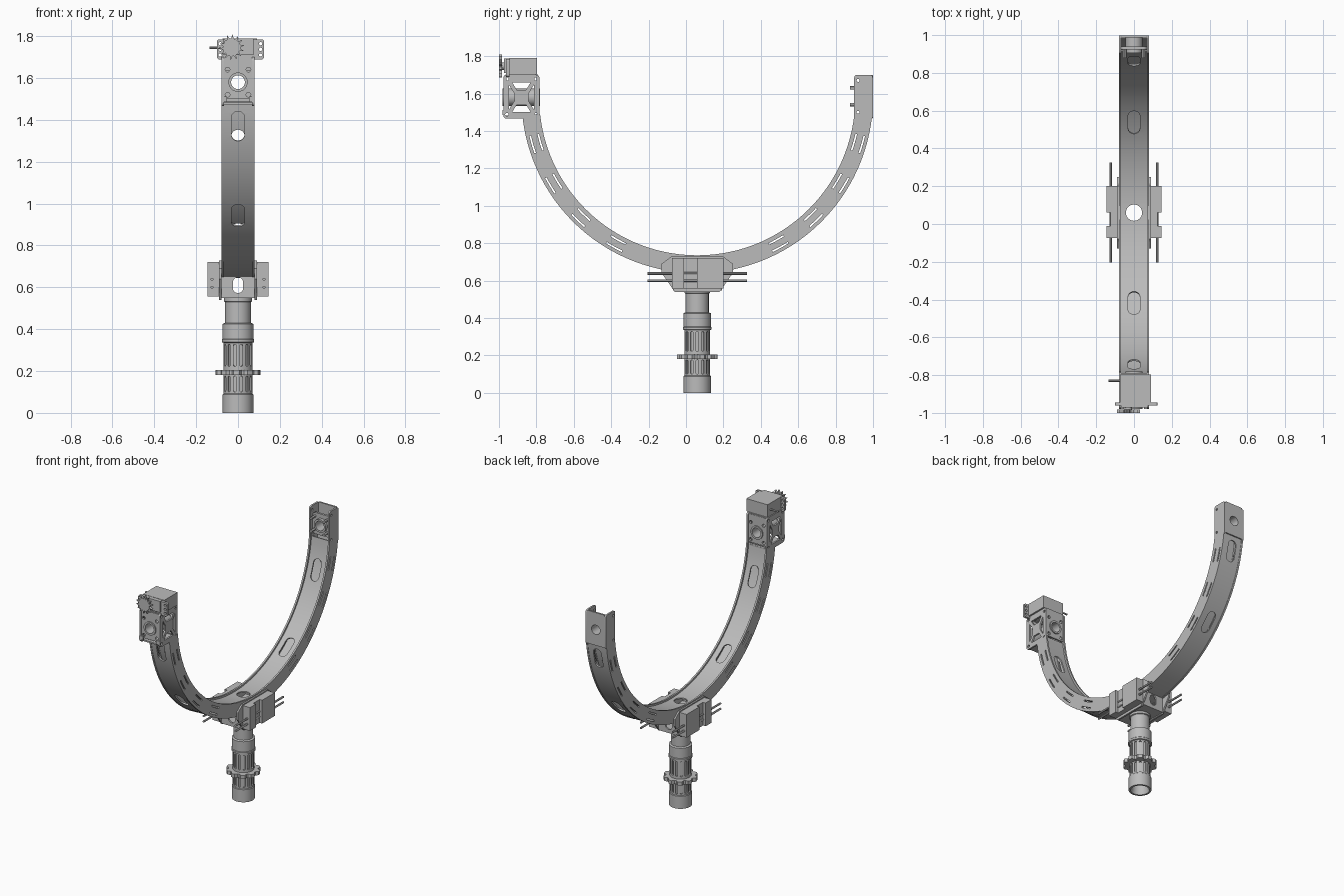
import bpy, bmesh
from math import sin, cos, pi, radians
from mathutils import Matrix, Vector

if "Cube" in bpy.data.objects:
    bpy.data.objects.remove(bpy.data.objects["Cube"], do_unlink=True)

grey = bpy.data.materials.new("mid grey")
grey.use_nodes = True
grey.diffuse_color = (0.5, 0.5, 0.5, 1)
for node in grey.node_tree.nodes:
    if node.type == 'BSDF_PRINCIPLED':
        node.inputs["Base Color"].default_value = (0.5, 0.5, 0.5, 1)

CY, CZ = 0.06, 1.58      # yoke centre, also the pivot height
parts = []


def finish(name, bm):
    bmesh.ops.recalc_face_normals(bm, faces=bm.faces)
    me = bpy.data.meshes.new(name)
    bm.to_mesh(me)
    bm.free()
    me.materials.append(grey)
    ob = bpy.data.objects.new(name, me)
    bpy.context.collection.objects.link(ob)
    parts.append(ob)
    return ob


def prism(name, pts, axis, a, b, matrix=None):
    """Extrude a 2D outline along an axis from a to b."""
    place = {'x': lambda u, v, w: (w, u, v),
             'y': lambda u, v, w: (u, w, v),
             'z': lambda u, v, w: (u, v, w)}[axis]
    bm = bmesh.new()
    low = [bm.verts.new(place(u, v, a)) for u, v in pts]
    high = [bm.verts.new(place(u, v, b)) for u, v in pts]
    n = len(pts)
    bm.faces.new(low)
    bm.faces.new(high[::-1])
    for i in range(n):
        bm.faces.new((low[i], low[(i + 1) % n], high[(i + 1) % n], high[i]))
    if matrix:
        bm.transform(matrix)
    return finish(name, bm)


def rrect(u, v, w, h, r=0.0, n=6):
    """Rounded rectangle outline centred on u, v."""
    if r == 0:
        return [(u - w/2, v - h/2), (u + w/2, v - h/2), (u + w/2, v + h/2), (u - w/2, v + h/2)]
    r = min(r, min(w, h) / 2 - 1e-4)
    pts = []
    for k, (su, sv) in enumerate([(1, 1), (-1, 1), (-1, -1), (1, -1)]):
        for i in range(n + 1):
            t = (k + i / n) * pi / 2
            pts.append((u + su * (w/2 - r) + r * cos(t), v + sv * (h/2 - r) + r * sin(t)))
    return pts


def circle(u, v, r, n=32):
    return [(u + r * cos(2*pi*i/n), v + r * sin(2*pi*i/n)) for i in range(n)]


def toothed(u, v, r0, r1, teeth, steps):
    """Gear outline; steps are the high/low flags across one tooth."""
    n = teeth * len(steps)
    rad = [r1 if s else r0 for s in steps] * teeth
    return [(u + rad[i] * cos(2*pi*i/n), v + rad[i] * sin(2*pi*i/n)) for i in range(n)]


def box(name, x0, x1, y0, y1, z0, z1):
    return prism(name, rrect((x0+x1)/2, (y0+y1)/2, x1-x0, y1-y0), 'z', z0, z1)


def sector(r0, r1, a0, a1, n=56):
    """Arc band outline in y, z; angles in degrees from straight down."""
    ang = [radians(a0 + (a1 - a0) * i / n) for i in range(n + 1)]
    return ([(CY + r1 * sin(t), CZ - r1 * cos(t)) for t in ang] +
            [(CY + r0 * sin(t), CZ - r0 * cos(t)) for t in reversed(ang)])


def lathe(name, profile, n=40):
    """Revolve a closed r, z profile about the stem axis."""
    bm = bmesh.new()
    rings = [[bm.verts.new((r * cos(2*pi*i/n), CY + r * sin(2*pi*i/n), z)) for i in range(n)]
             for r, z in profile]
    for k in range(len(rings)):
        p, q = rings[k], rings[(k + 1) % len(rings)]
        for i in range(n):
            j = (i + 1) % n
            bm.faces.new((p[i], p[j], q[j], q[i]))
    return finish(name, bm)


def cut(ob, cutters):
    """Subtract the cutters, bake the result and remove them."""
    bm = bmesh.new()
    for c in cutters:
        bm.from_mesh(c.data)
        parts.remove(c)
        bpy.data.objects.remove(c, do_unlink=True)
    tool = finish("cutter", bm)
    tool.hide_render = True
    mod = ob.modifiers.new("cut", 'BOOLEAN')
    mod.operation, mod.solver, mod.object = 'DIFFERENCE', 'EXACT', tool
    bpy.context.view_layer.update()
    me = bpy.data.meshes.new_from_object(ob.evaluated_get(bpy.context.evaluated_depsgraph_get()))
    ob.modifiers.clear()
    ob.data = me
    parts.remove(tool)
    bpy.data.objects.remove(tool, do_unlink=True)
    return ob


def bore(r, y0, y1, x=0, z=CZ):
    return prism("bore", circle(x, z, r), 'y', y0, y1)


# Curved yoke: two side plates with tab slits
for side, s in (("left", 1), ("right", -1)):
    plate = prism(side + "_yoke_plate", sector(0.845, 0.94, -84, 84), 'x', s*0.068, s*0.08)
    cut(plate, [prism("slit", sector(r, r + 0.009, d*a - 3, d*a + 3, 4), 'x', s*0.06, s*0.09)
                for r in (0.868, 0.912) for a in (29, 44, 59, 74) for d in (1, -1)])

# Inner and outer yoke webs with lightening slots and a central cable hole
for name, r0, r1, angles in (("inner_web", 0.857, 0.866, (34, 70)),
                             ("outer_web", 0.926, 0.937, (47, 77))):
    web = prism(name, sector(r0, r1, -84, 84), 'x', -0.068, 0.068)
    tools = [prism("hole", circle(0, CY, 0.043), 'z', 0.5, 0.8)]
    for a in angles:
        for d in (1, -1):
            m = Matrix.Translation(Vector((0, CY, CZ))) @ Matrix.Rotation(radians(d*a), 4, 'X')
            tools.append(prism("slot", rrect(0, 0, 0.062, 0.145, 0.03), 'z', -r1-0.02, -r0+0.02, m))
    cut(web, tools)

# Back arm head: open channel with bearing
for side, s in (("left", 1), ("right", -1)):
    cheek = prism(side + "_back_cheek", rrect(0.949, 1.58, 0.099, 0.24, 0.015), 'x', s*0.068, s*0.08)
    cut(cheek, [prism("hole", circle(0.92, z, 0.008, 12), 'x', s*0.05, s*0.1) for z in (1.50, 1.67)])
    for z in (1.54, 1.63):
        prism(side + "_bearing_screw", circle(s*0.05, z, 0.009, 12), 'y', 0.878, 0.935)
cut(box("back_web", -0.068, 0.068, 0.987, 0.999, 1.47, 1.70), [bore(0.033, 0.9, 1.1)])
cut(prism("back_bearing_plate", rrect(0, CZ, 0.136, 0.15, 0.02), 'y', 0.925, 0.94),
    [bore(0.033, 0.9, 1.1)])
cut(bore(0.046, 0.905, 0.987), [bore(0.033, 0.8, 1.1)]).name = "back_bearing"

# Front arm head: cage with cross-braced cheeks
MY = -0.88


def mirrored(pts, du, dv):
    return [(MY + du * u, CZ + dv * v) for u, v in pts]


for side, s in (("left", 1), ("right", -1)):
    cheek = prism(side + "_front_cheek", rrect(MY, 1.583, 0.194, 0.235, 0.018), 'x', s*0.068, s*0.08)
    tools = []
    for d in (1, -1):
        tools.append(prism("window", mirrored([(-.05, .08), (.05, .08), (.025, .04), (-.025, .04)], 1, d),
                           'x', s*0.05, s*0.1))
        tools.append(prism("window", mirrored([(.066, .065), (.066, -.065), (.038, -.02), (.038, .02)], d, 1),
                           'x', s*0.05, s*0.1))
        for z in (-0.092, 0.098):
            tools.append(prism("hole", circle(MY + d*0.078, CZ + z, 0.009, 12), 'x', s*0.05, s*0.1))
    cut(cheek, tools)
    box(side + "_cage_tab", s*0.052, s*0.08, -0.98, -0.967, 1.485, 1.512)

for name, y0, y1 in (("front_bearing_plate", -0.972, -0.96), ("rear_bearing_plate", -0.80, -0.788)):
    plate = prism(name, rrect(0, 1.597, 0.15, 0.196, 0.015), 'y', y0, y1)
    cut(plate, [bore(0.033, y0 - 0.05, y1 + 0.05)] +
        [bore(0.011, y0 - 0.05, y1 + 0.05, sx*0.05, CZ + sz*0.06) for sx in (1, -1) for sz in (1, -1)])
cut(bore(0.046, -0.98, -0.78), [bore(0.033, -1.1, -0.7)]).name = "front_bearing"
box("cage_top", -0.07, 0.07, -0.965, -0.79, 1.69, 1.702)
box("cage_floor", -0.07, 0.07, -0.965, -0.79, 1.472, 1.482)

# Motor box, mounting flange, gear and wire
box("motor_box", -0.075, 0.09, -0.945, -0.797, 1.702, 1.79)
box("motor_face", -0.07, 0.075, -0.972, -0.945, 1.71, 1.788)
flange = prism("motor_flange", rrect(0.012, 1.737, 0.225, 0.096, 0.012), 'y', -0.962, -0.945)
cut(flange, [bore(0.008, -1, -0.9, x, z) for x in (-0.085, 0.108) for z in (1.71, 1.737, 1.764)])
prism("motor_gear", toothed(-0.03, 1.747, 0.042, 0.062, 14, (0, 1, 0)), 'y', -1.0, -0.983)
prism("gear_shaft", circle(-0.03, 1.747, 0.02, 20), 'y', -0.985, -0.96)
prism("motor_wire", circle(-0.83, 1.745, 0.006, 10), 'x', -0.135, -0.07)

# Central clamp under the yoke
for side, s in (("left", 1), ("right", -1)):
    outline = [(.09, -.075), (.145, -.075), (.145, -.01), (.125, -.01), (.125, .06),
               (.145, .06), (.145, .2), (.09, .2)]
    prism(side + "_clamp_block", [(s*x, y) for x, y in outline], 'z', 0.557, 0.72)
    prism(side + "_clamp_plate", [(-.13, .69), (-.13, .64), (-.06, .54), (.18, .54),
                                  (.25, .64), (.25, .69), (.2, .728), (-.08, .728)],
          'x', s*0.079, s*0.091)
    for z in (0.60, 0.638):
        prism(side + "_clamp_rod", circle(s*0.124, z, 0.007, 12), 'y', -0.205, 0.325)
for name, y in (("front_clamp_wall", -0.07), ("back_clamp_wall", 0.18)):
    wall = box(name, -0.08, 0.08, y, y + 0.012, 0.555, 0.665)
    cut(wall, [prism("slot", rrect(0, 0.61, 0.05, 0.075, 0.025), 'y', y - 0.05, y + 0.05)])
cut(box("clamp_floor", -0.08, 0.08, -0.07, 0.192, 0.548, 0.562),
    [prism("hole", circle(0, CY, 0.045), 'z', 0.5, 0.6)])

# Hollow stem with two rows of grip slots
stem = lathe("stem", [(.06, 0), (.073, 0), (.073, .088), (.069, .092), (.069, .335), (.077, .338),
                      (.077, .35), (.074, .354), (.074, .425), (.062, .43), (.062, .53),
                      (.068, .533), (.068, .56), (.046, .56), (.046, .40), (.054, .38), (.054, .02)])
slots = []
for i in range(14):
    m = Matrix.Translation(Vector((0, CY, 0))) @ Matrix.Rotation(2 * pi * (i + 0.5) / 14, 4, 'Z')
    for z, h in ((0.138, 0.075), (0.275, 0.105)):
        slots.append(prism("slot", rrect(0, z, 0.015, h, 0.007, 4), 'y', -0.085, -0.06, m))
cut(stem, slots)

# Lobed locking ring
ring = prism("locking_ring", toothed(0, CY, 0.094, 0.109, 10, (0, 1, 1, 1, 0)), 'z', 0.18, 0.206)
cut(ring, [prism("hole", circle(0, CY, 0.064), 'z', 0.1, 0.3)])

# Smooth the round surfaces and keep the edges crisp
bpy.ops.object.select_all(action='DESELECT')
for ob in parts:
    ob.select_set(True)
bpy.context.view_layer.objects.active = parts[0]
bpy.ops.object.shade_smooth_by_angle(angle=radians(30))
